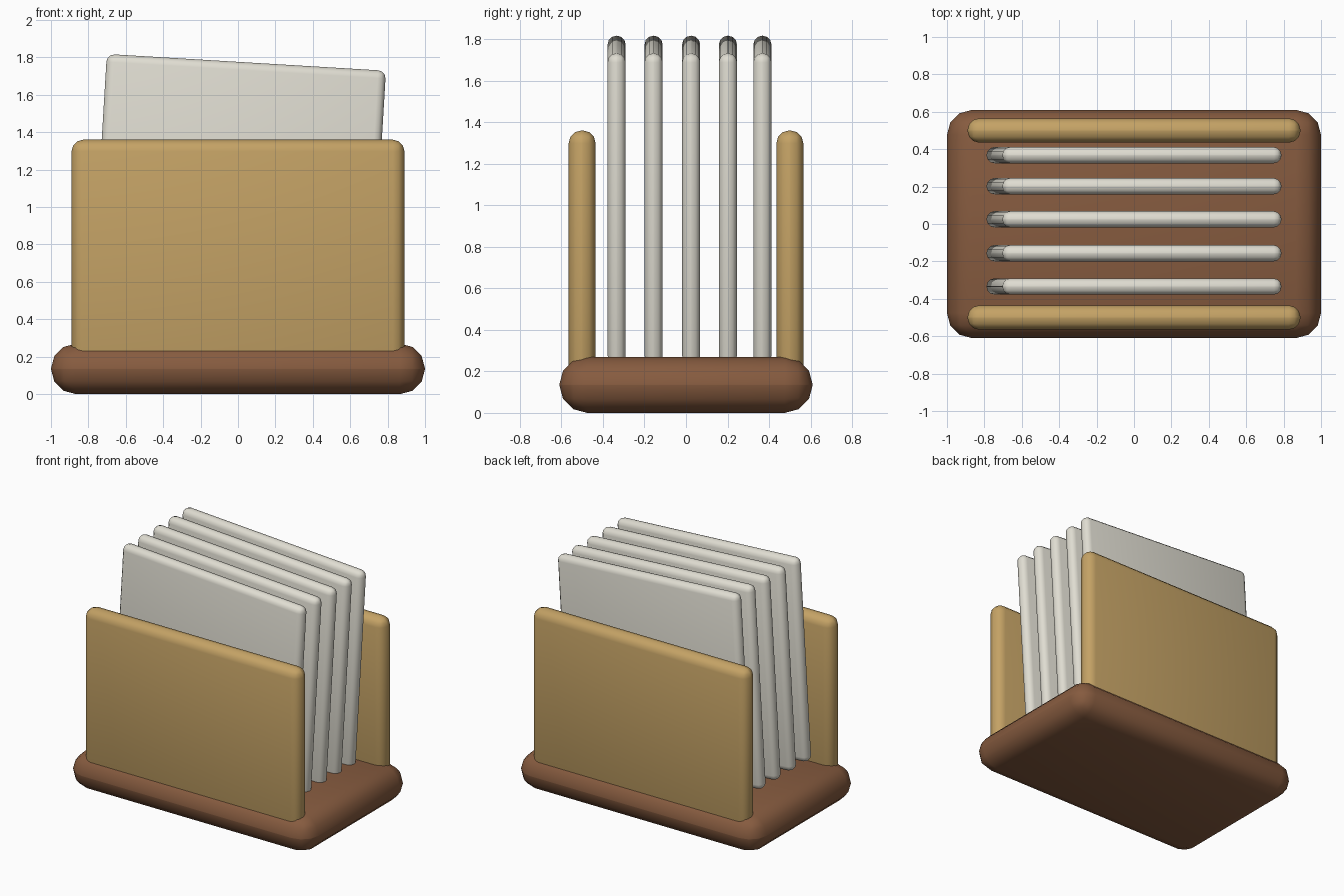
import bpy, math

if "Cube" in bpy.data.objects:
    bpy.data.objects.remove(bpy.data.objects["Cube"])


def material(name, color):
    m = bpy.data.materials.new(name)
    m.diffuse_color = (*color, 1)
    m.use_nodes = True
    m.node_tree.nodes["Principled BSDF"].inputs["Base Color"].default_value = m.diffuse_color
    return m


BROWN = material("dark_wood", (0.24, 0.105, 0.05))
TAN = material("light_wood", (0.55, 0.36, 0.13))
PAPER = material("paper", (0.74, 0.72, 0.64))


def rounded_box(name, size, center, radius, mat, segments=3, tilt=0.0):
    bpy.ops.mesh.primitive_cube_add(size=1, location=center)
    ob = bpy.context.object
    ob.name = name
    ob.scale = size
    bpy.ops.object.transform_apply(location=False, rotation=False, scale=True)
    ob.rotation_euler.y = tilt
    bevel = ob.modifiers.new("rounding", 'BEVEL')
    bevel.width = radius
    bevel.segments = segments
    bpy.ops.object.modifier_apply(modifier=bevel.name)
    ob.data.materials.append(mat)
    bpy.ops.object.shade_smooth_by_angle(angle=math.radians(35))
    return ob


# Thick rounded base
rounded_box("base", (2.0, 1.22, 0.27), (0, 0, 0.135), 0.134, BROWN)

# Front and back panels, sunk into the base
for name, side in (("front_panel", -1), ("back_panel", 1)):
    rounded_box(name, (1.78, 0.13, 1.2), (0, side * 0.5, 0.76), 0.062, TAN)

# Leaning row of sheets between the panels
for i, y in enumerate((-0.334, -0.156, 0.025, 0.202, 0.368)):
    rounded_box(f"sheet_{i + 1}", (1.495, 0.087, 1.5), (0, y, 1.025),
                0.042, PAPER, tilt=0.06)
